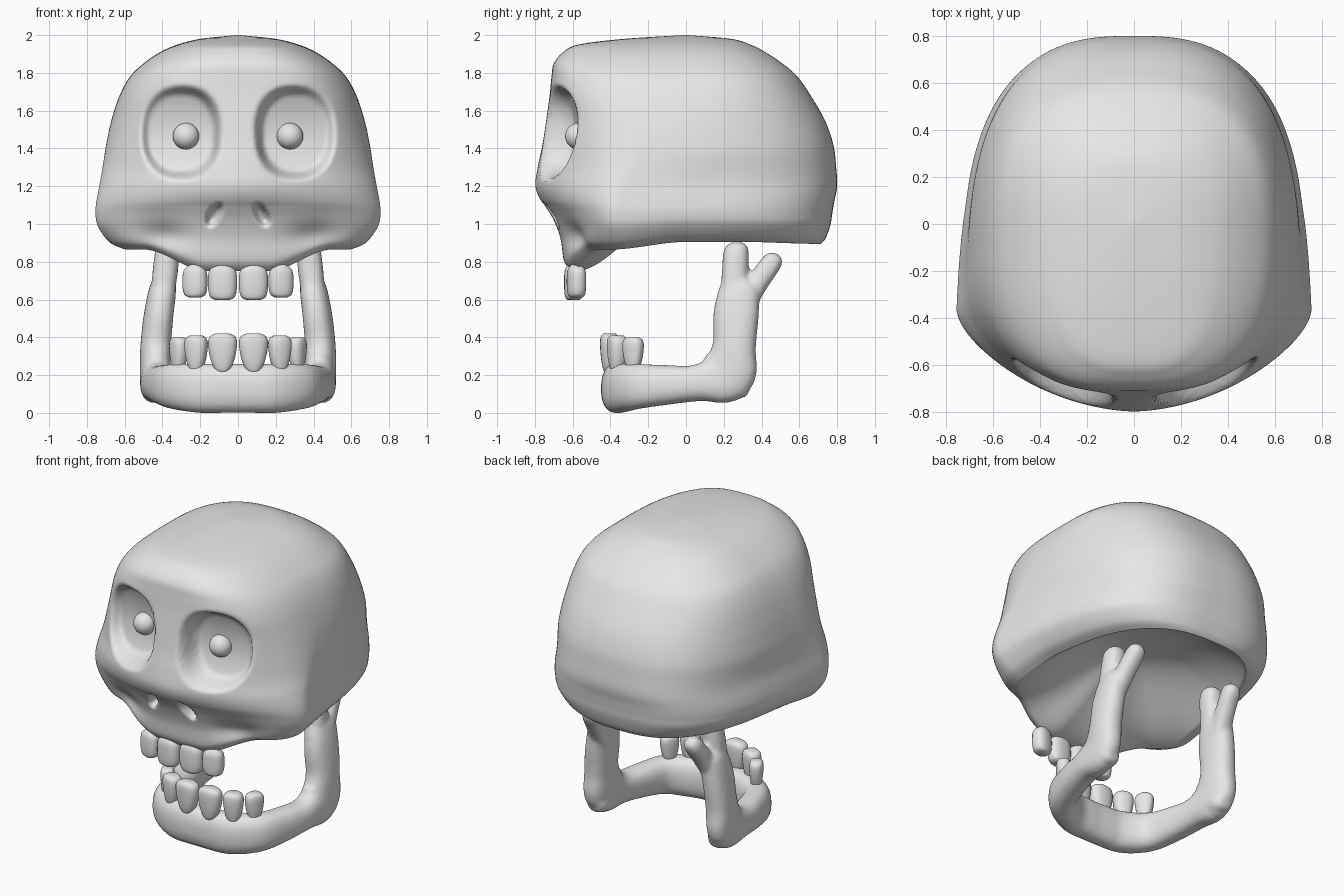
import bpy, bmesh, math
from mathutils import Vector

if "Cube" in bpy.data.objects:
    bpy.data.objects.remove(bpy.data.objects["Cube"])

bone = bpy.data.materials.new("bone_grey")
bone.diffuse_color = (0.8, 0.8, 0.8, 1)
bone.use_nodes = True
bone.node_tree.nodes["Principled BSDF"].inputs["Base Color"].default_value = bone.diffuse_color


def smooth(a, b, x):
    t = min(1, max(0, (x - a) / (b - a)))
    return t * t * (3 - 2 * t)


def spline(rows, steps):
    """Catmull-Rom interpolation of rows of numbers."""
    out = []
    for i in range(len(rows) - 1):
        p0, p1, p2, p3 = (rows[max(0, min(len(rows) - 1, i + k))] for k in (-1, 0, 1, 2))
        for k in range(steps):
            t = k / steps
            out.append([0.5 * (2 * b + (c - a) * t + (2 * a - 5 * b + 4 * c - d) * t * t
                               + (3 * b - a - 3 * c + d) * t ** 3)
                        for a, b, c, d in zip(p0, p1, p2, p3)])
    out.append(list(rows[-1]))
    return out


def add_rings(bm, rings):
    """Skin a stack of closed rings and cap both ends."""
    vs = [[bm.verts.new(p) for p in ring] for ring in rings]
    n = len(vs[0])
    for a, b in zip(vs, vs[1:]):
        for j in range(n):
            bm.faces.new((a[j], a[(j + 1) % n], b[(j + 1) % n], b[j]))
    bm.faces.new(vs[-1])
    bm.faces.new(vs[0][::-1])


def sweep(bm, stations, side, power=2.4, n=28, steps=5):
    """Sweep a rounded section along stations of x, y, z, half width, half height."""
    st = spline(stations, steps)
    pts = [Vector(s[:3]) for s in st]
    s, rings = Vector(side), []
    for i, p in enumerate(pts):
        t = (pts[min(i + 1, len(pts) - 1)] - pts[max(i - 1, 0)]).normalized()
        s = (s - t * s.dot(t)).normalized()
        u = t.cross(s)
        w, h = max(st[i][3], 0.003), max(st[i][4], 0.003)
        ring = []
        for j in range(n):
            a = 2 * math.pi * j / n
            c, d = math.cos(a), math.sin(a)
            r = (abs(c) ** power + abs(d) ** power) ** (-1 / power)
            ring.append(p + s * (c * r * w) + u * (d * r * h))
        rings.append(ring)
    add_rings(bm, rings)


def finish(bm, name):
    for f in bm.faces:
        f.smooth = True
    me = bpy.data.meshes.new(name)
    bm.to_mesh(me)
    bm.free()
    me.materials.append(bone)
    ob = bpy.data.objects.new(name, me)
    bpy.context.collection.objects.link(ob)
    return ob


# Skull levels: z, front y, back y, half width, widest y, front and back roundness
LEVELS = [
    (0.90, -0.60, 0.715, 0.61, -0.30, 2.0, 2.7),
    (0.93, -0.645, 0.74, 0.68, -0.32, 2.0, 2.8),
    (1.00, -0.665, 0.765, 0.74, -0.35, 1.85, 2.9),
    (1.06, -0.705, 0.775, 0.755, -0.36, 1.8, 2.9),
    (1.12, -0.765, 0.785, 0.75, -0.36, 1.75, 2.9),
    (1.20, -0.797, 0.80, 0.735, -0.34, 1.75, 2.8),
    (1.30, -0.785, 0.795, 0.717, -0.28, 1.85, 2.7),
    (1.42, -0.76, 0.78, 0.698, -0.20, 2.1, 2.6),
    (1.55, -0.74, 0.735, 0.67, -0.12, 2.4, 2.5),
    (1.68, -0.722, 0.66, 0.627, -0.05, 2.8, 2.5),
    (1.78, -0.712, 0.59, 0.572, 0, 3.0, 2.5),
    (1.85, -0.70, 0.51, 0.50, 0, 3.0, 2.5),
    (1.91, -0.65, 0.42, 0.412, 0, 2.9, 2.5),
    (1.95, -0.57, 0.34, 0.32, 0, 2.8, 2.4),
    (1.98, -0.33, 0.24, 0.20, 0, 2.4, 2.3),
    (2.00, -0.01, 0.01, 0.01, 0, 2.0, 2.0),
]


def skull_point(level, angle):
    z, yf, yb, a, yc, nf, nb = level
    c, s = math.cos(angle), math.sin(angle)
    d, n = (yc - yf, nf) if s < 0 else (yb - yc, nb)
    a, d = max(a, 0.005), max(d, 0.005)
    r = (abs(c / a) ** n + abs(s / d) ** n) ** (-1 / n)
    x, y = r * c, yc + r * s
    if z < 1.4:
        # slight taper towards the back
        x *= 1 - 0.03 * min(1, max(0, (y - yc) / 0.45)) * smooth(1.4, 1.2, z)
    ax = abs(x)
    # lower rim dips down at the muzzle
    if z < 1.1:
        rim = 0.905 - 0.04 * smooth(0, -0.4, y) - 0.01 * smooth(0.3, 0.7, y)
        rim -= 0.115 * smooth(-0.25, -0.5, y) * (1 - smooth(0.16, 0.5, ax))
        z = 1.1 - (1.1 - z) / 0.2 * (1.1 - rim)
    if y < -0.2:
        # hollow between muzzle and cheek
        y += 0.04 * math.exp(-((ax - 0.4) / 0.12) ** 2 - ((z - 0.93) / 0.07) ** 2)
        # eye socket with a dished floor
        e = (abs((ax - 0.303) / 0.18) ** 2.4 + abs((z - 1.485) / 0.212) ** 2.4) ** (1 / 2.4)
        m = 1 - smooth(0.93, 1.22, e)
        floor = -0.59 + 0.15 * (ax - 0.12) - 0.05 * ((z - 1.48) / 0.22) ** 2
        y += m * max(0, floor - y)
        # slanted nostril
        dx, dz = ax - 0.125, z - 1.05
        q = math.hypot((dx * 0.88 + dz * 0.48) / 0.034, (dz * 0.88 - dx * 0.48) / 0.07)
        y += 0.08 * (1 - smooth(0.5, 1.1, q))
    return (x, y, z)


def bowl_ring(k):
    """Ring of the hollow underside, k = 1 at the rim and 0 at its middle."""
    ring = []
    for a in ANGLES:
        x, y, z = skull_point(LEVELS[0], a)
        front = smooth(0.2, -0.5, y)
        g = front * smooth(0, 0.9, 1 - k) + (1 - front) * (1 - k ** 3.2)
        ring.append((x * k, 0.08 + (y - 0.08) * k, z + (1.13 - z) * g))
    return ring


# Skull with a hollow underside
COLS = 220
ANGLES = [2 * math.pi * (j + 0.5) / COLS for j in range(COLS)]
bm = bmesh.new()
add_rings(bm, [bowl_ring(0.02 + 0.98 * i / 30) for i in range(30)]
          + [[skull_point(l, a) for a in ANGLES] for l in spline(LEVELS, 7)])
finish(bm, "skull")

# Pupils
for sg, side in ((-1, "left"), (1, "right")):
    bm = bmesh.new()
    bmesh.ops.create_uvsphere(bm, u_segments=32, v_segments=16, radius=0.07)
    bmesh.ops.translate(bm, verts=bm.verts, vec=(sg * 0.275, -0.57, 1.465))
    finish(bm, "pupil_" + side)

# Lower jaw: half of the arch and ramus, then the two prongs of the fork
bm = bmesh.new()
sweep(bm, [(-0.1, -0.365, 0.13, 0.08, 0.13), (0.06, -0.37, 0.13, 0.08, 0.13),
           (0.2, -0.35, 0.13, 0.085, 0.13), (0.335, -0.26, 0.14, 0.085, 0.12),
           (0.395, -0.1, 0.148, 0.085, 0.105), (0.428, 0.07, 0.16, 0.083, 0.098),
           (0.437, 0.215, 0.205, 0.08, 0.15), (0.436, 0.255, 0.35, 0.08, 0.115),
           (0.42, 0.265, 0.52, 0.077, 0.12), (0.398, 0.285, 0.66, 0.07, 0.105),
           (0.392, 0.29, 0.70, 0.05, 0.075)], (0, -1, 0))
sweep(bm, [(0.405, 0.25, 0.58, 0.06, 0.07), (0.385, 0.26, 0.75, 0.067, 0.07),
           (0.375, 0.265, 0.86, 0.062, 0.066), (0.374, 0.262, 0.89, 0.048, 0.048),
           (0.374, 0.26, 0.91, 0.01, 0.01)], (1, 0, 0))
sweep(bm, [(0.405, 0.30, 0.56, 0.06, 0.06), (0.385, 0.38, 0.69, 0.057, 0.057),
           (0.37, 0.45, 0.79, 0.055, 0.055), (0.368, 0.475, 0.825, 0.042, 0.042),
           (0.367, 0.485, 0.842, 0.01, 0.01)], (1, 0, 0))
# angle of the jaw, squaring off the outer corner
sweep(bm, [(0.437, 0.20, 0.16, 0.04, 0.05), (0.437, 0.25, 0.145, 0.07, 0.07),
           (0.437, 0.30, 0.135, 0.065, 0.06), (0.437, 0.335, 0.125, 0.04, 0.04)], (1, 0, 0))
jaw = finish(bm, "lower_jaw")
jaw.modifiers.new("both_sides", "MIRROR").use_mirror_merge = False
mod = jaw.modifiers.new("fuse", "REMESH")
mod.mode, mod.voxel_size, mod.use_smooth_shade = "VOXEL", 0.014, True
mod = jaw.modifiers.new("soften", "SMOOTH")
mod.factor, mod.iterations = 0.5, 5

# Teeth: height fraction from root to tip, and width there
LOWER = [(0, 0.2), (0.04, 0.45), (0.2, 0.7), (0.45, 0.9), (0.75, 1), (0.92, 0.88), (1, 0.5)]
UPPER = [(0, 0.3), (0.06, 0.6), (0.2, 0.92), (0.45, 1), (0.75, 0.97), (0.93, 0.82), (1, 0.5)]


def tooth(name, x, y, turn, half_w, half_t, root, tip, profile):
    for sg, side in ((-1, "left"), (1, "right")):
        bm = bmesh.new()
        a = math.radians(turn) * sg
        sweep(bm, [(sg * x, y, root + (tip - root) * f, half_w * k, half_t * (0.3 + 0.7 * k))
                   for f, k in profile], (math.cos(a), math.sin(a), 0), 2.5, 24, 4)
        bmesh.ops.recalc_face_normals(bm, faces=bm.faces)
        finish(bm, name + "_" + side)


tooth("lower_front_tooth", 0.082, -0.405, 3, 0.077, 0.05, 0.215, 0.42, LOWER)
tooth("lower_side_tooth", 0.222, -0.365, 22, 0.062, 0.05, 0.215, 0.41, LOWER)
tooth("lower_back_tooth", 0.315, -0.28, 60, 0.058, 0.042, 0.22, 0.40, LOWER)
tooth("upper_front_tooth", 0.082, -0.595, 3, 0.077, 0.05, 0.79, 0.598, UPPER)
tooth("upper_side_tooth", 0.228, -0.58, 15, 0.066, 0.048, 0.785, 0.612, UPPER)
